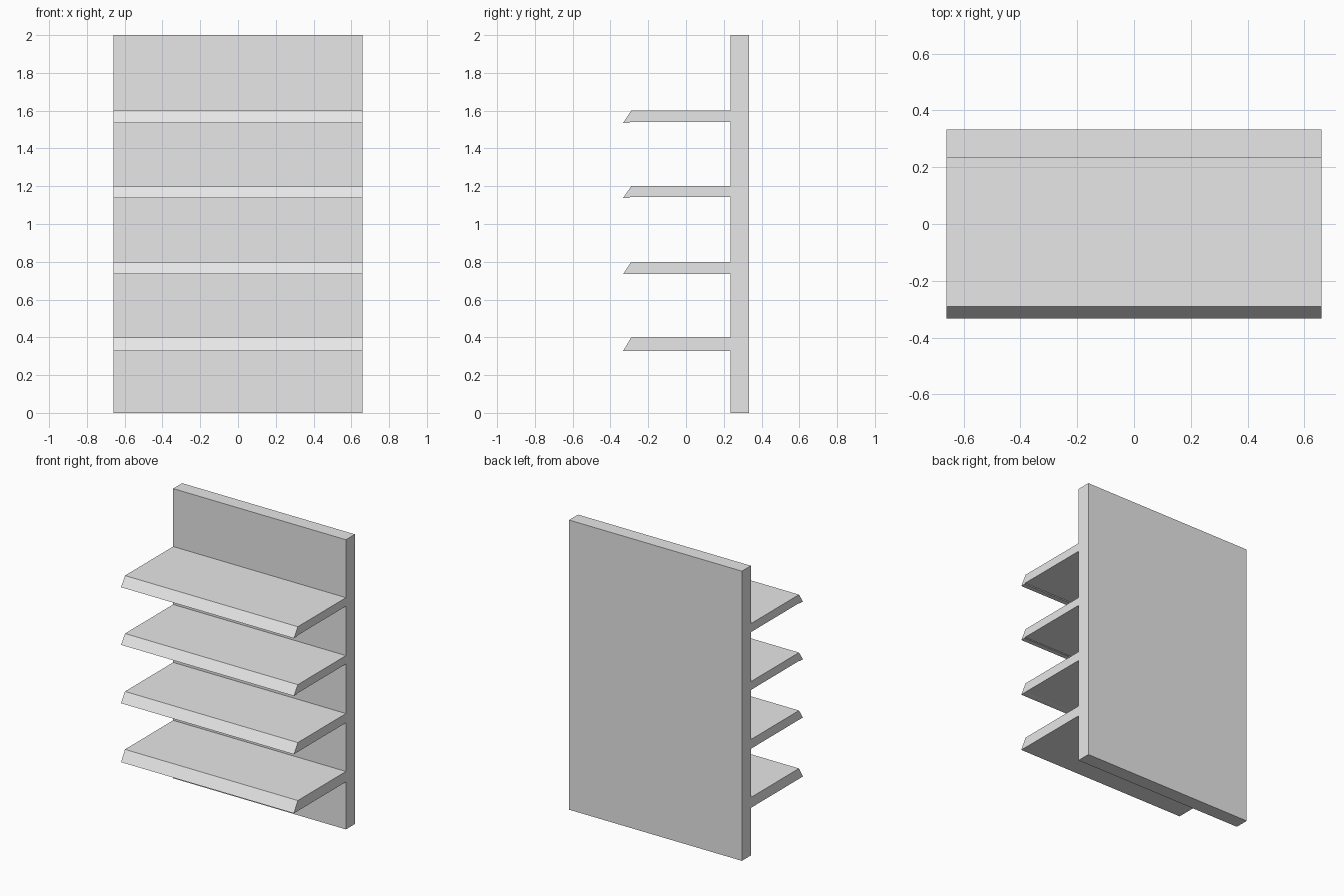
import bpy
import bmesh

cube = bpy.data.objects.get("Cube")
if cube:
    bpy.data.objects.remove(cube, do_unlink=True)

HALF_WIDTH = 0.66
BACK, PANEL_FRONT = 0.333, 0.235
LIP_TOP, LIP_TIP, LIP_INNER = -0.29, -0.333, -0.3

grey = bpy.data.materials.new("light grey")
grey.use_nodes = True
colour = (0.8, 0.8, 0.8, 1)
grey.diffuse_color = colour
grey.node_tree.nodes["Principled BSDF"].inputs["Base Color"].default_value = colour


def extrude_profile(name, profile):
    """Sweep a (y, z) side profile across the full width."""
    bm = bmesh.new()
    face = bm.faces.new([bm.verts.new((-HALF_WIDTH, y, z)) for y, z in profile])
    swept = bmesh.ops.extrude_face_region(bm, geom=[face])["geom"]
    verts = [v for v in swept if isinstance(v, bmesh.types.BMVert)]
    bmesh.ops.translate(bm, verts=verts, vec=(2 * HALF_WIDTH, 0, 0))
    bmesh.ops.recalc_face_normals(bm, faces=bm.faces)
    mesh = bpy.data.meshes.new(name)
    bm.to_mesh(mesh)
    bm.free()
    mesh.materials.append(grey)
    obj = bpy.data.objects.new(name, mesh)
    bpy.context.collection.objects.link(obj)
    return obj


# Upright back panel
extrude_profile("back_panel", [(PANEL_FRONT, 0), (BACK, 0), (BACK, 2), (PANEL_FRONT, 2)])

# Shelves with sloping front lips: top, underside and lip heights
shelves = [(0.4, 0.328, 0.328), (0.8, 0.736, 0.735), (1.2, 1.142, 1.138), (1.6, 1.541, 1.536)]
for i, (top, under, lip) in enumerate(shelves, 1):
    extrude_profile(f"shelf_{i}", [
        (PANEL_FRONT, top), (LIP_TOP, top), (LIP_TIP, lip),
        (LIP_INNER, lip), (LIP_INNER + 0.005, under), (PANEL_FRONT, under)])
